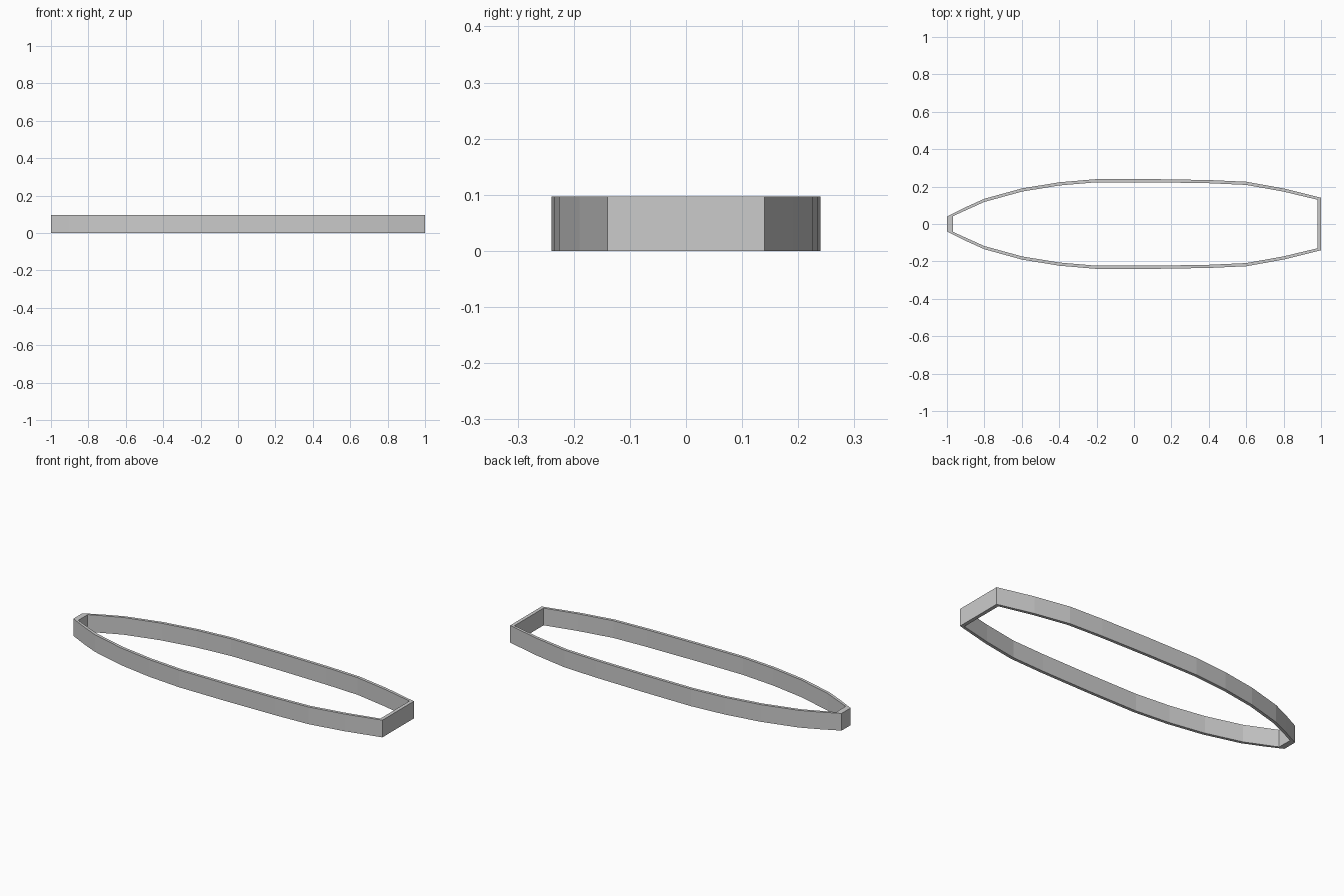
import bpy, bmesh

if "Cube" in bpy.data.objects:
    bpy.data.objects.remove(bpy.data.objects["Cube"])

HEIGHT = 0.097
# half outlines of the boat-shaped band, narrow end to wide end
outer = [(-1, .04), (-.9, .09), (-.8, .135), (-.6, .19), (-.4, .223), (-.2, .24),
         (.1, .24), (.4, .235), (.6, .226), (.8, .19), (1, .14)]
WALL = 0.017
inner = [(x, y - WALL) for x, y in outer[1:-1]]
inner = [(-.968, .042)] + inner + [(.98, .13)]


def loop(bm, half, z):
    """Mirror a half outline across y = 0 into a closed ring of vertices."""
    pts = half + [(x, -y) for x, y in reversed(half)]
    return [bm.verts.new((x, y, z)) for x, y in pts]


def bridge(bm, a, b):
    n = len(a)
    for i in range(n):
        j = (i + 1) % n
        bm.faces.new((a[i], a[j], b[j], b[i]))


# hollow band: outer wall, top rim, inner wall, bottom rim
bm = bmesh.new()
rings = [loop(bm, outer, 0), loop(bm, outer, HEIGHT),
         loop(bm, inner, HEIGHT), loop(bm, inner, 0)]
for k in range(4):
    bridge(bm, rings[k], rings[(k + 1) % 4])
bmesh.ops.recalc_face_normals(bm, faces=bm.faces)
mesh = bpy.data.meshes.new("hull_band")
bm.to_mesh(mesh)
bm.free()
bpy.context.collection.objects.link(bpy.data.objects.new("hull_band", mesh))
